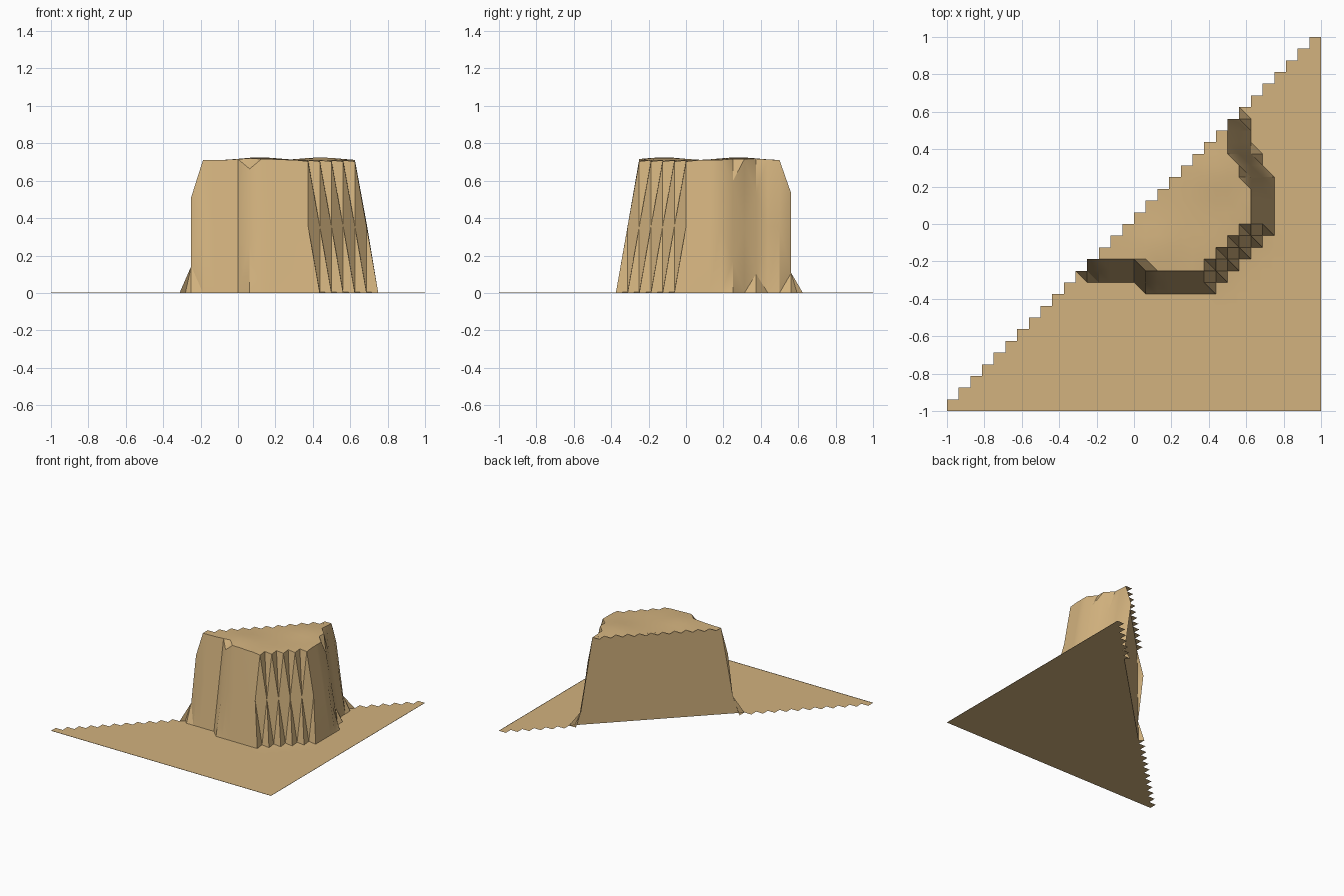
import bpy, math
from mathutils import Vector

if "Cube" in bpy.data.objects:
    bpy.data.objects.remove(bpy.data.objects["Cube"])

N = 32                 # grid cells per side
STEP = 2 / N
MID = 0.36             # half plateau height
RAMP = 0.045           # half width of the cliff slope

# Plan outline of the mesa at half height (closed beyond the diagonal cut)
OUTLINE = [Vector(p) for p in (
    (-0.27, -0.21), (-0.19, -0.25), (0.0, -0.25), (0.08, -0.3125),
    (0.375, -0.3125), (0.6875, 0.0), (0.69, 0.2), (0.625, 0.31),
    (0.5625, 0.42), (0.5625, 0.5), (0.51, 0.59), (0.5, 0.9), (-0.27, 0.9))]

sand = bpy.data.materials.new("sand")
sand.diffuse_color = (0.645, 0.445, 0.209, 1)
sand.use_nodes = True
sand.node_tree.nodes["Principled BSDF"].inputs["Base Color"].default_value = sand.diffuse_color


def signed_distance(p):
    """Distance to the outline, positive inside."""
    best, inside = 9.0, False
    for a, b in zip(OUTLINE, OUTLINE[1:] + OUTLINE[:1]):
        ab = b - a
        t = max(0, min(1, (p - a).dot(ab) / ab.length_squared))
        best = min(best, (p - a - ab * t).length)
        if (a.y > p.y) != (b.y > p.y):
            if p.x < a.x + (p.y - a.y) / ab.y * ab.x:
                inside = not inside
    return best if inside else -best


def height(x, y):
    t = max(-1, min(1, signed_distance(Vector((x, y))) / RAMP))
    bumps = sum(0.022 * math.exp(-((x - cx) ** 2 + (y - cy) ** 2) / 0.02)
                for cx, cy in ((0.12, -0.12), (0.44, 0.28)))
    return 0.002 + (MID + MID * t - 0.002) * (0.985 + bumps)


def make(name, verts, faces, smooth=False):
    mesh = bpy.data.meshes.new(name)
    mesh.from_pydata(verts, [], faces)
    mesh.materials.append(sand)
    obj = bpy.data.objects.new(name, mesh)
    bpy.context.collection.objects.link(obj)
    if smooth:
        bpy.ops.object.select_all(action='DESELECT')
        obj.select_set(True)
        bpy.context.view_layer.objects.active = obj
        bpy.ops.object.shade_smooth_by_angle(angle=math.radians(30))
    return obj


# Terrain: height grid below the diagonal, leaving a stepped edge
verts, faces, index = [], [], {}


def vert(i, j):
    if (i, j) not in index:
        x, y = -1 + i * STEP, -1 + j * STEP
        index[i, j] = len(verts)
        verts.append((x, y, height(x, y)))
    return index[i, j]


for i in range(N):
    for j in range(i + 1):
        a, b = vert(i, j), vert(i + 1, j)
        c, d = vert(i + 1, j + 1), vert(i, j + 1)
        faces += [(a, b, d), (b, c, d)]
make("terrain", verts, faces, smooth=True)

# Flat wall along the diagonal cut
diag = [-1 + i * STEP for i in range(N + 1)]
wall = [(t, t, 0) for t in diag] + [(t, t, height(t, t)) for t in diag]
make("cut_wall", wall,
     [(i + 1, i, i + N + 1, i + N + 2) for i in range(N)])

# Flat underside and thin outer rims
make("base", [(-1, -1, 0), (1, -1, 0), (1, 1, 0),
              (-1, -1, 0.002), (1, -1, 0.002), (1, 1, 0.002)],
     [(0, 2, 1), (0, 1, 4, 3), (1, 2, 5, 4)])
